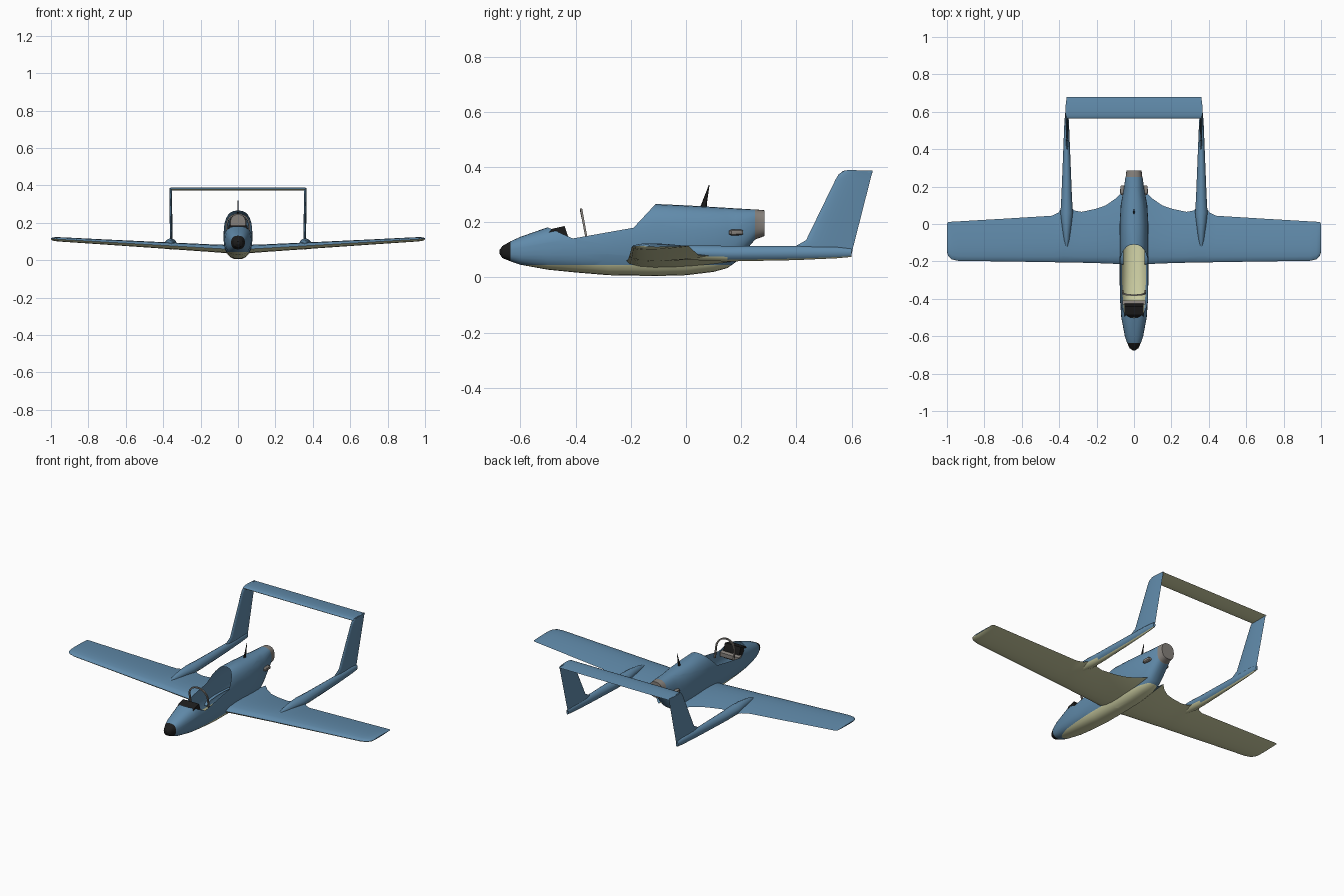
import bpy, bmesh, math
from mathutils import Vector

cube = bpy.data.objects.get("Cube")
if cube:
    bpy.data.objects.remove(cube, do_unlink=True)


def material(name, rgb):
    m = bpy.data.materials.new(name)
    m.use_nodes = True
    m.diffuse_color = (*rgb, 1)
    m.node_tree.nodes["Principled BSDF"].inputs["Base Color"].default_value = (*rgb, 1)
    return m


BLUE = material("sky blue", (0.12, 0.26, 0.41))
CREAM = material("pale cream", (0.65, 0.66, 0.39))
BLACK = material("black", (0.012, 0.012, 0.012))
GREY = material("warm grey", (0.24, 0.22, 0.20))


def finish(bm, name, mats, rule=None, angle=28):
    """Turn a bmesh into a shaded object, picking face materials by rule."""
    bm.normal_update()
    if rule:
        for f in bm.faces:
            f.material_index = rule(f)
    mesh = bpy.data.meshes.new(name)
    bm.to_mesh(mesh)
    bm.free()
    for m in mats:
        mesh.materials.append(m)
    ob = bpy.data.objects.new(name, mesh)
    bpy.context.collection.objects.link(ob)
    bpy.ops.object.select_all(action="DESELECT")
    ob.select_set(True)
    bpy.context.view_layer.objects.active = ob
    bpy.ops.object.shade_smooth_by_angle(angle=math.radians(angle))
    return ob


def loft(rings, caps=(True, True)):
    """Skin a list of equal closed rings."""
    bm = bmesh.new()
    loops = [[bm.verts.new(p) for p in r] for r in rings]
    n = len(loops[0])
    for a, b in zip(loops, loops[1:]):
        for i in range(n):
            j = (i + 1) % n
            bm.faces.new((a[i], a[j], b[j], b[i]))
    for ring, cap in zip((loops[0], loops[-1]), caps):
        if cap:
            bm.faces.new(ring)
    bmesh.ops.recalc_face_normals(bm, faces=bm.faces)
    return bm


def oval(xc, y, bottom, top, half, power=2.5, n=28, slant=0):
    """Rounded-box cross-section across the y axis."""
    zc, hz = (top + bottom) / 2, (top - bottom) / 2
    ring = []
    for i in range(n):
        a = 2 * math.pi * i / n
        c, s = math.cos(a), math.sin(a)
        u = math.copysign(abs(c) ** (2 / power), c)
        v = math.copysign(abs(s) ** (2 / power), s)
        ring.append(Vector((xc + half * u, y + slant * v, zc + hz * v)))
    return ring


def foil(front, back, thick, k=9):
    """Aerofoil outline as (chord position, height) pairs."""
    def h(t):
        return 5 * thick * (0.297 * t ** 0.5 - 0.126 * t - 0.352 * t**2
                            + 0.284 * t**3 - 0.103 * t**4)
    ts = [(1 - math.cos(math.pi * i / k)) / 2 for i in range(k + 1)]
    side = [(front + (back - front) * t, h(t)) for t in ts]
    return side + [(y, -z) for y, z in side[-2:0:-1]]


def underside(f):
    return 1 if f.normal.z < -0.15 else 0


# Hollow fuselage: y, bottom, top, half width
body = [
    (-0.675, 0.085, 0.100, 0.008), (-0.665, 0.070, 0.114, 0.023),
    (-0.635, 0.058, 0.131, 0.037), (-0.60, 0.046, 0.147, 0.049),
    (-0.50, 0.028, 0.182, 0.068), (-0.40, 0.018, 0.204, 0.075),
    (-0.28, 0.008, 0.229, 0.077), (-0.11, 0.005, 0.266, 0.077),
    (0.00, 0.008, 0.261, 0.077), (0.10, 0.020, 0.255, 0.071),
    (0.15, 0.034, 0.252, 0.062), (0.18, 0.055, 0.250, 0.056),
    (0.25, 0.137, 0.246, 0.046), (0.255, 0.139, 0.246, 0.043),
    (0.285, 0.150, 0.243, 0.041),
]
bm = loft([oval(0, *s) for s in body])


def cut(co, no):
    geom = bm.verts[:] + bm.edges[:] + bm.faces[:]
    bmesh.ops.bisect_plane(bm, geom=geom, dist=1e-5, plane_co=co, plane_no=no)


# Open cockpit bounded by three sloping cuts
cut((0, 0, 0.045), (0, 0, 1))
rim = [(-0.505, 0.183), (-0.41, 0.141), (-0.19, 0.18), (-0.11, 0.266)]
planes = []
for (y0, z0), (y1, z1) in zip(rim, rim[1:]):
    co, no = Vector((0, y0, z0)), Vector((0, z0 - z1, y1 - y0)).normalized()
    cut(co, no)
    planes.append((co, no))
hole = [f for f in bm.faces
        if all((f.calc_center_median() - co).dot(no) > 1e-5 for co, no in planes)]
bmesh.ops.delete(bm, geom=hole, context="FACES")


def body_colour(f):
    c = f.calc_center_median()
    if c.y < -0.635:
        return 2
    if c.y > 0.25:
        return 3
    return 1 if c.z < 0.045 else 0


finish(bm, "fuselage", [BLUE, CREAM, BLACK, GREY], body_colour)

# Wing stations: x, leading edge, trailing edge, thickness
wing = [
    (0.055, -0.216, 0.18, 0.046), (0.10, -0.213, 0.135, 0.043),
    (0.15, -0.211, 0.10, 0.041), (0.20, -0.209, 0.082, 0.040),
    (0.28, -0.207, 0.065, 0.038), (0.32, -0.206, 0.072, 0.037),
    (0.34, -0.206, 0.095, 0.036), (0.38, -0.205, 0.095, 0.036),
    (0.405, -0.205, 0.06, 0.035), (0.44, -0.204, 0.044, 0.034),
    (0.70, -0.200, 0.028, 0.028), (0.94, -0.197, 0.014, 0.024),
    (0.975, -0.189, 0.012, 0.022), (0.993, -0.172, 0.010, 0.016),
    (1.0, -0.150, 0.002, 0.006),
]
# Boom stations: y, bottom, top, half width
boom = [
    (-0.14, 0.075, 0.090, 0.004), (-0.08, 0.070, 0.108, 0.016),
    (0.00, 0.066, 0.117, 0.026), (0.06, 0.060, 0.117, 0.033),
    (0.15, 0.057, 0.115, 0.028), (0.40, 0.062, 0.114, 0.018),
    (0.55, 0.069, 0.110, 0.012), (0.60, 0.074, 0.104, 0.007),
]
# Fin stations: z, leading edge, trailing edge
fin = [
    (0.075, 0.36, 0.598), (0.112, 0.395, 0.606), (0.135, 0.435, 0.612),
    (0.355, 0.542, 0.668), (0.374, 0.553, 0.673), (0.387, 0.575, 0.676),
]
for s, side in ((1, "left"), (-1, "right")):
    rings = [[(s * x, y, 0.056 + 0.058 * x + z) for y, z in foil(a, b, t)]
             for x, a, b, t in wing]
    finish(loft(rings, (False, True)), side + "_wing", [BLUE, CREAM], underside, 40)

    rings = [oval(s * 0.36, *st, power=1.8, n=14) for st in boom]
    finish(loft(rings), side + "_boom", [BLUE, CREAM],
           lambda f: 1 if f.normal.z < -0.6 else 0, 40)

    rings = [[(s * (0.356 + 0.01 * z) + h, y, z) for y, h in foil(a, b, 0.014)]
             for z, a, b in fin]
    finish(loft(rings), side + "_fin", [BLUE], None, 40)

    # Side exhaust stub
    stub = [oval(s * 0.060, y, 0.163 - r, 0.163 + r, r * 1.3, 3, 12)
            for y, r in ((0.155, 0.006), (0.165, 0.011), (0.200, 0.010), (0.207, 0.007))]
    finish(loft(stub), side + "_exhaust_stub", [GREY])

# Tailplane joining the two fins
rings = [[(x, y, 0.381 + z) for y, z in foil(0.563, 0.678, 0.016)]
         for x in (-0.362, 0.362)]
finish(loft(rings), "tailplane", [BLUE, CREAM], underside, 40)


# Instrument hood and panel
def prism(name, outline, half, mat):
    rings = [[(x, y, z) for y, z in outline] for x in (-half, half)]
    return finish(loft(rings), name, [mat])


prism("instrument_hood", [(-0.50, 0.160), (-0.485, 0.176), (-0.44, 0.186),
                          (-0.425, 0.142), (-0.43, 0.10), (-0.49, 0.11)], 0.052, BLACK)
prism("instrument_panel", [(-0.431, 0.145), (-0.408, 0.138),
                           (-0.408, 0.115), (-0.43, 0.115)], 0.062, GREY)

# Windscreen hoop: a square-section arch leaning forward
arch = [(0.06, 0.125), (0.06, 0.19)]
arch += [(0.06 * math.cos(a), 0.19 + 0.056 * math.sin(a))
         for a in (math.pi * i / 12 for i in range(1, 12))]
arch += [(-0.06, 0.19), (-0.06, 0.125)]
rings = []
for x, z in arch:
    out = Vector((x, 0, max(z - 0.19, 0))).normalized() * 0.004
    mid = Vector((x, -0.358 - 0.19 * (z - 0.13), z))
    dy = Vector((0, 0.004, 0))
    rings.append([mid + out + dy, mid + out - dy, mid - out - dy, mid - out + dy])
finish(loft(rings), "windscreen_hoop", [GREY])

# Aerial spike
spike = [[(r * math.cos(a), y + 2.5 * r * math.sin(a), z)
          for a in (math.tau * i / 8 for i in range(8))]
         for y, z, r in ((0.062, 0.25, 0.005), (0.068, 0.275, 0.0035), (0.084, 0.335, 0.0005))]
finish(loft(spike), "aerial", [BLACK])
